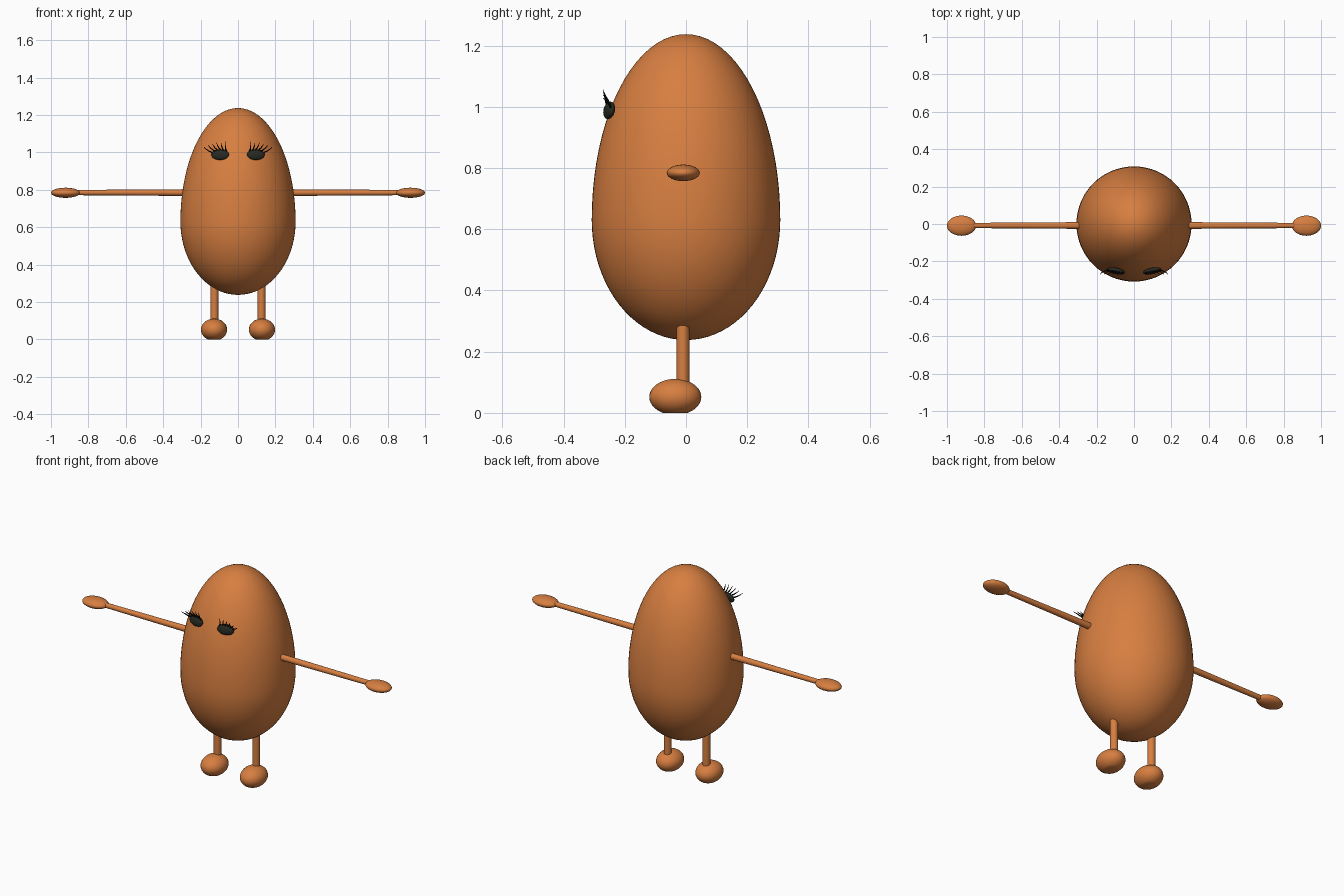
import bpy, bmesh, math
from mathutils import Matrix, Vector

if "Cube" in bpy.data.objects:
    bpy.data.objects.remove(bpy.data.objects["Cube"])


def material(name, rgb):
    m = bpy.data.materials.new(name)
    m.diffuse_color = (*rgb, 1)
    m.use_nodes = True
    m.node_tree.nodes["Principled BSDF"].inputs["Base Color"].default_value = m.diffuse_color
    return m


ORANGE = material("orange skin", (0.68, 0.21, 0.052))
DARK = material("dark eye", (0.022, 0.022, 0.016))
BLACK = material("black lash", (0.004, 0.004, 0.003))


def finish(bm, name, mat, angle=40):
    bmesh.ops.recalc_face_normals(bm, faces=bm.faces)
    me = bpy.data.meshes.new(name)
    bm.to_mesh(me)
    bm.free()
    ob = bpy.data.objects.new(name, me)
    bpy.context.collection.objects.link(ob)
    me.materials.append(mat)
    bpy.ops.object.select_all(action='DESELECT')
    ob.select_set(True)
    bpy.context.view_layer.objects.active = ob
    bpy.ops.object.shade_smooth_by_angle(angle=math.radians(angle))
    return ob


def ellipsoid(name, center, half, mat, rot=Matrix(), floor=None):
    bm = bmesh.new()
    bmesh.ops.create_uvsphere(bm, u_segments=32, v_segments=20, radius=1)
    bm.transform(Matrix.Translation(center) @ rot @ Matrix.Diagonal((*half, 1)))
    if floor is not None:  # flat sole
        cut = bmesh.ops.bisect_plane(bm, geom=bm.verts[:] + bm.edges[:] + bm.faces[:],
                                     plane_co=(0, 0, floor), plane_no=(0, 0, -1),
                                     clear_outer=True)
        edges = [e for e in cut["geom_cut"] if isinstance(e, bmesh.types.BMEdge)]
        bmesh.ops.contextual_create(bm, geom=edges)
    return finish(bm, name, mat)


def rod(name, a, b, r1, r2, mat):
    a, b = Vector(a), Vector(b)
    bm = bmesh.new()
    bmesh.ops.create_cone(bm, cap_ends=True, segments=20, radius1=r1, radius2=r2,
                          depth=(b - a).length)
    turn = (b - a).to_track_quat('Z', 'Y').to_matrix().to_4x4()
    bm.transform(Matrix.Translation((a + b) / 2) @ turn)
    return finish(bm, name, mat)


def lash(name, points):
    # tapered tube following a bent path
    cu = bpy.data.curves.new(name, 'CURVE')
    cu.dimensions = '3D'
    cu.bevel_depth = 0.0042
    cu.bevel_resolution = 1
    cu.resolution_u = 4
    sp = cu.splines.new('NURBS')
    sp.points.add(len(points) - 1)
    sp.use_endpoint_u = True
    sp.order_u = 3
    for p, co, r in zip(sp.points, points, (1, 0.8, 0.12)):
        p.co = (*co, 1)
        p.radius = r
    ob = bpy.data.objects.new(name, cu)
    bpy.context.collection.objects.link(ob)
    cu.materials.append(BLACK)
    bpy.ops.object.select_all(action='DESELECT')
    ob.select_set(True)
    bpy.context.view_layer.objects.active = ob
    bpy.ops.object.convert(target='MESH')


# Egg body: taller half ellipsoid above the widest ring, shorter one below
bm = bmesh.new()
bmesh.ops.create_uvsphere(bm, u_segments=64, v_segments=40, radius=1)
for v in bm.verts:
    z = v.co.z
    v.co = (v.co.x * 0.308, v.co.y * 0.308, 0.63 + z * (0.607 if z > 0 else 0.392))
finish(bm, "body", ORANGE)

for s, side in ((-1, "left"), (1, "right")):
    # Arm and hand
    rod(f"{side}_arm", (s * 0.27, -0.008, 0.785), (s * 0.87, -0.008, 0.785),
        0.018, 0.014, ORANGE)
    ellipsoid(f"{side}_hand", (s * 0.922, -0.009, 0.784), (0.078, 0.054, 0.027), ORANGE)
    # Leg and foot
    rod(f"{side}_leg", (s * 0.126, -0.01, 0.06), (s * 0.126, -0.01, 0.33),
        0.021, 0.021, ORANGE)
    ellipsoid(f"{side}_foot", (s * 0.128, -0.035, 0.052), (0.07, 0.085, 0.059),
              ORANGE, floor=0)
    # Eye, turned to follow the face
    turn = Matrix.Rotation(s * math.radians(12), 4, 'Z') @ Matrix.Rotation(math.radians(-12), 4, 'X')
    ellipsoid(f"{side}_eye", (s * 0.096, -0.251, 0.988), (0.049, 0.016, 0.029), DARK, turn)
    # Lashes fanning outwards from the upper lid
    for i in range(6):
        t = i / 5
        bx = 0.062 + 0.076 * t
        bz = 0.988 + 0.027 * math.sqrt(1 - ((bx - 0.096) / 0.05) ** 2)
        tx = 0.068 + 0.115 * t
        tz = 1.057 - 0.028 * t ** 2
        by = -0.258 + 0.012 * t
        lash(f"{side}_lash_{i + 1}", [
            (s * bx, by, bz - 0.004),
            (s * (bx * 0.4 + tx * 0.6 + 0.004), by - 0.006, bz * 0.5 + tz * 0.5 - 0.004),
            (s * tx, -0.271, tz)])
